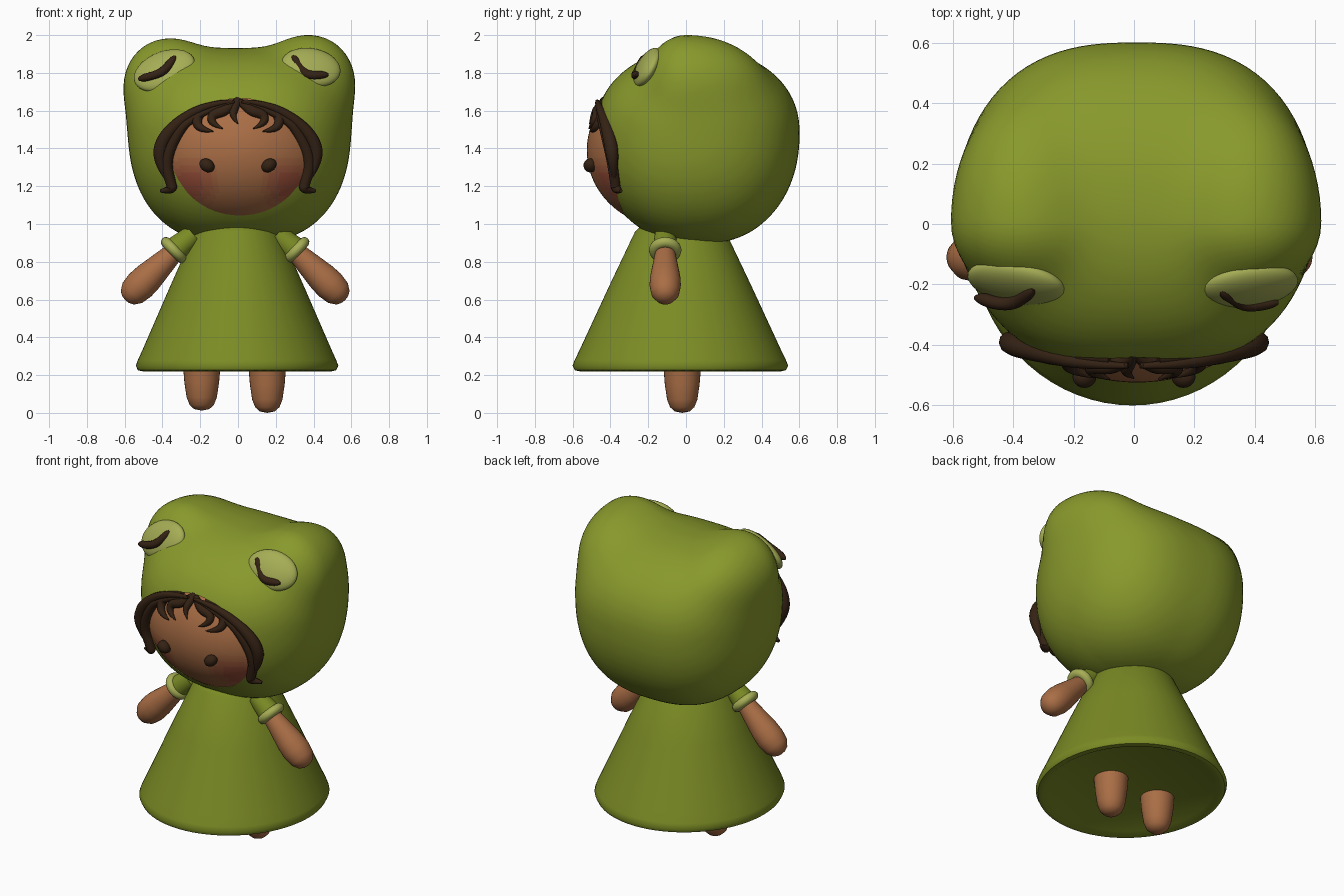
import bpy, bmesh, math
from mathutils import Vector, Matrix

if "Cube" in bpy.data.objects:
    bpy.data.objects.remove(bpy.data.objects["Cube"])


def material(name, rgb):
    m = bpy.data.materials.new(name)
    m.diffuse_color = (*rgb, 1)
    m.use_nodes = True
    m.node_tree.nodes["Principled BSDF"].inputs["Base Color"].default_value = m.diffuse_color
    return m


GREEN = material("green", (0.25, 0.32, 0.025))
DRESS = material("dress_green", (0.20, 0.26, 0.018))
PALE = material("pale_green", (0.38, 0.42, 0.09))
SKIN = material("skin", (0.40, 0.155, 0.06))
BLUSH = [material("blush_%d" % i, c) for i, c in enumerate(
    [(0.385, 0.135, 0.055), (0.37, 0.11, 0.05), (0.35, 0.085, 0.045)])]
DARK = material("dark_brown", (0.035, 0.016, 0.007))


def finish(ob, angle=50):
    bpy.ops.object.select_all(action='DESELECT')
    ob.select_set(True)
    bpy.context.view_layer.objects.active = ob
    bpy.ops.object.shade_smooth_by_angle(angle=math.radians(angle))
    return ob


def from_bmesh(name, bm, mat):
    bmesh.ops.recalc_face_normals(bm, faces=bm.faces)
    me = bpy.data.meshes.new(name)
    bm.to_mesh(me)
    bm.free()
    me.materials.append(mat)
    ob = bpy.data.objects.new(name, me)
    bpy.context.collection.objects.link(ob)
    return ob


def ellipsoid(name, center, radii, mat, rot=(0, 0, 0), seg=32, rings=20):
    bm = bmesh.new()
    bmesh.ops.create_uvsphere(bm, u_segments=seg, v_segments=rings, radius=1)
    bm.transform(Matrix.Diagonal((*radii, 1)))
    ob = from_bmesh(name, bm, mat)
    ob.location = center
    ob.rotation_euler = [math.radians(a) for a in rot]
    return finish(ob, 180)


def lathe(name, profile, mat, origin=(0, 0, 0), axis=(0, 0, 1), scale_y=1, seg=40):
    """Spin (radius, height) points around an axis."""
    bm = bmesh.new()
    vs = [bm.verts.new((r, 0, h)) for r, h in profile]
    es = [bm.edges.new(p) for p in zip(vs, vs[1:])]
    bmesh.ops.spin(bm, geom=vs + es, cent=(0, 0, 0), axis=(0, 0, 1),
                   angle=2 * math.pi, steps=seg)
    bmesh.ops.remove_doubles(bm, verts=bm.verts, dist=1e-5)
    bm.transform(Matrix.Diagonal((1, scale_y, 1, 1)))
    bm.transform(Vector((0, 0, 1)).rotation_difference(Vector(axis)).to_matrix().to_4x4())
    ob = from_bmesh(name, bm, mat)
    ob.location = origin
    return finish(ob)


def strand(name, pts, mat, width):
    """Smooth tube through (x, y, z, radius factor) points."""
    cu = bpy.data.curves.new(name, 'CURVE')
    cu.dimensions = '3D'
    cu.bevel_depth = width
    cu.bevel_resolution = 3
    cu.use_fill_caps = True
    sp = cu.splines.new('NURBS')
    sp.points.add(len(pts) - 1)
    for p, (x, y, z, r) in zip(sp.points, pts):
        p.co = (x, y, z, 1)
        p.radius = r
    sp.order_u = 3
    sp.use_endpoint_u = True
    sp.resolution_u = 8
    cu.materials.append(mat)
    ob = bpy.data.objects.new(name, cu)
    bpy.context.collection.objects.link(ob)
    return ob


# Hood: boxy rounded body softly blended with two eye bumps
C = Vector((0.008, 0.05, 1.48))
BUMPS = [(Vector((-0.375, 0.0, 1.755)), 0.205), (Vector((0.385, 0.0, 1.77)), 0.21)]
M = 5


def field(p):
    d = p - C
    low = 0.585 + 0.05 * min(max(d.y, 0), 0.3)
    q = (abs(d.x / 0.585) ** 2.6 + abs(d.y / (0.55 if d.y > 0 else 0.53)) ** 2.1
         + abs(d.z / (0.445 if d.z > 0 else low)) ** 2.2) ** (1 / 2.3)
    total = max(q, 1e-3) ** -M
    for c, r in BUMPS:
        e = p - c
        b = Vector((e.x / r, e.y / (r * (0.85 if e.y < 0 else 1.6)), e.z / (r * 1.02))).length
        total += max(b, 1e-3) ** -M
    return total


bm = bmesh.new()
bmesh.ops.create_uvsphere(bm, u_segments=96, v_segments=64, radius=1)
for v in bm.verts:
    d = v.co.normalized()
    lo, hi = 0.2, 1.0
    for _ in range(22):
        mid = (lo + hi) / 2
        if field(C + d * mid) > 1:
            lo = mid
        else:
            hi = mid
    v.co = C + d * lo
hood = from_bmesh("hood", bm, GREEN)

# Face opening cut into the hood
cutter = lathe("opening_cutter", [(0, 0), (1, 0), (1, 0.8), (0, 0.8)], GREEN,
               (0.01, -1.0, 1.355), (0, 1, 0), seg=64)
cutter.scale = (0.35, 1, 0.31)
bpy.context.view_layer.update()
cut = hood.modifiers.new("opening", 'BOOLEAN')
cut.operation = 'DIFFERENCE'
cut.solver = 'EXACT'
cut.object = cutter
bpy.context.view_layer.objects.active = hood
bpy.ops.object.modifier_apply(modifier="opening")
bpy.data.objects.remove(cutter)
finish(hood)

# Face with blushing cheeks
face = ellipsoid("face", (0.01, -0.1, 1.39), (0.5, 0.425, 0.405), SKIN, seg=96, rings=64)
for m in BLUSH:
    face.data.materials.append(m)
for poly in face.data.polygons:
    c = poly.center
    if c.y < 0:
        d = math.hypot(abs(c.x) - 0.26, c.z + 0.18)
        poly.material_index = 3 if d < 0.07 else 2 if d < 0.11 else 1 if d < 0.15 else 0

for s, side in ((-1, "left"), (1, "right")):
    # Face eyes
    ellipsoid(side + "_eye", (s * 0.164, -0.507, 1.31), (0.042, 0.036, 0.034), DARK,
              (0, s * -35, 0), 20, 12)
    # Hair framing the face: two overlapping locks and a hooked tip
    strand(side + "_outer_hair", [
        (s * 0.03, -0.47, 1.65, 0.3), (s * 0.16, -0.465, 1.635, 0.6),
        (s * 0.31, -0.43, 1.55, 0.9), (s * 0.405, -0.40, 1.44, 1.2),
        (s * 0.42, -0.385, 1.33, 1.0), (s * 0.38, -0.38, 1.24, 0.3)], DARK, 0.032)
    strand(side + "_inner_hair", [
        (s * 0.02, -0.47, 1.65, 0.3), (s * 0.25, -0.455, 1.575, 0.7),
        (s * 0.345, -0.415, 1.44, 1.0), (s * 0.385, -0.385, 1.32, 1.1),
        (s * 0.355, -0.375, 1.215, 0.9), (s * 0.345, -0.37, 1.18, 0.9),
        (s * 0.41, -0.345, 1.175, 0.3)], DARK, 0.03)
    # Fringe locks
    for i, pts in enumerate([
            [(0.01, 1.65, 0.7), (0.06, 1.60, 1.3), (0.14, 1.58, 1.1), (0.14, 1.53, 0.8), (0.08, 1.505, 0.1)],
            [(0.08, 1.635, 1), (0.19, 1.61, 1.4), (0.225, 1.55, 1.1), (0.20, 1.50, 0.9), (0.13, 1.49, 0.1)],
            [(0.0, 1.66, 0.8), (0.02, 1.61, 1), (0.03, 1.57, 0.7), (0.0, 1.53, 0.1)]][:2 if s > 0 else 3]):
        strand("%s_fringe_%d" % (side, i), [
            (s * x, -0.10 - 0.425 * math.sqrt(1 - (x / 0.5) ** 2 - ((z - 1.39) / 0.405) ** 2) - 0.012, z, r)
            for x, z, r in pts], DARK, 0.024)

# Hood eyes with sleepy lids
ellipsoid("right_hood_eye", (0.385, -0.205, 1.828), (0.16, 0.05, 0.115), PALE, (-30, 8, 6))
ellipsoid("left_hood_eye", (-0.39, -0.195, 1.812), (0.17, 0.05, 0.115), PALE, (-30, -20, -6))
strand("right_eyelid", [(0.29, -0.22, 1.89, 0.3), (0.295, -0.225, 1.88, 1), (0.335, -0.25, 1.82, 1),
                        (0.37, -0.27, 1.785, 1.1), (0.46, -0.26, 1.79, 1),
                        (0.478, -0.26, 1.79, 0.3)], DARK, 0.022)
strand("left_eyelid", [(-0.528, -0.245, 1.765, 0.3), (-0.51, -0.245, 1.772, 1), (-0.45, -0.265, 1.785, 1),
                       (-0.39, -0.26, 1.81, 1.1), (-0.34, -0.22, 1.875, 1),
                       (-0.333, -0.215, 1.89, 0.3)], DARK, 0.022)

# Dress with rolled hem
lathe("dress", [(0, 0.24), (0.47, 0.238), (0.50, 0.22), (0.525, 0.226), (0.536, 0.25),
                (0.525, 0.28), (0.50, 0.335), (0.35, 0.68), (0.225, 0.96), (0.20, 0.985),
                (0.15, 0.995), (0, 1.0)], DRESS, (-0.005, -0.03, 0), scale_y=1.065, seg=72)

# Legs
for x, z, side in ((-0.192, 0.012, "left"), (0.155, 0.0, "right")):
    lathe(side + "_leg", [(0, 0), (0.04, 0.008), (0.064, 0.03), (0.08, 0.07),
                          (0.092, 0.15), (0.1, 0.25), (0, 0.25)], SKIN, (x, -0.02, z), seg=32)

# Sleeves, cuffs and arms
for s, side in ((-1, "left"), (1, "right")):
    def P(x, z):
        return Vector((s * x - 0.015, -0.11, z))
    lathe(side + "_sleeve", [(0, 0), (0.055, 0), (0.068, 0.13), (0, 0.13)], DRESS,
          P(0.22, 0.945), P(0.34, 0.845) - P(0.22, 0.945), seg=32)
    axis = P(0.56, 0.625) - P(0.31, 0.87)
    ring = [(0.056 + 0.03 * math.cos(a), 0.028 * math.sin(a))
            for a in [i * math.pi / 6 for i in range(13)]]
    lathe(side + "_cuff", ring, PALE, P(0.325, 0.862), axis, seg=32)
    lathe(side + "_arm", [(0, 0), (0.052, 0), (0.064, 0.08), (0.08, 0.19), (0.083, 0.25),
                          (0.074, 0.31), (0.05, 0.347), (0.025, 0.36), (0, 0.364)], SKIN,
          P(0.323, 0.852), axis, seg=32)
